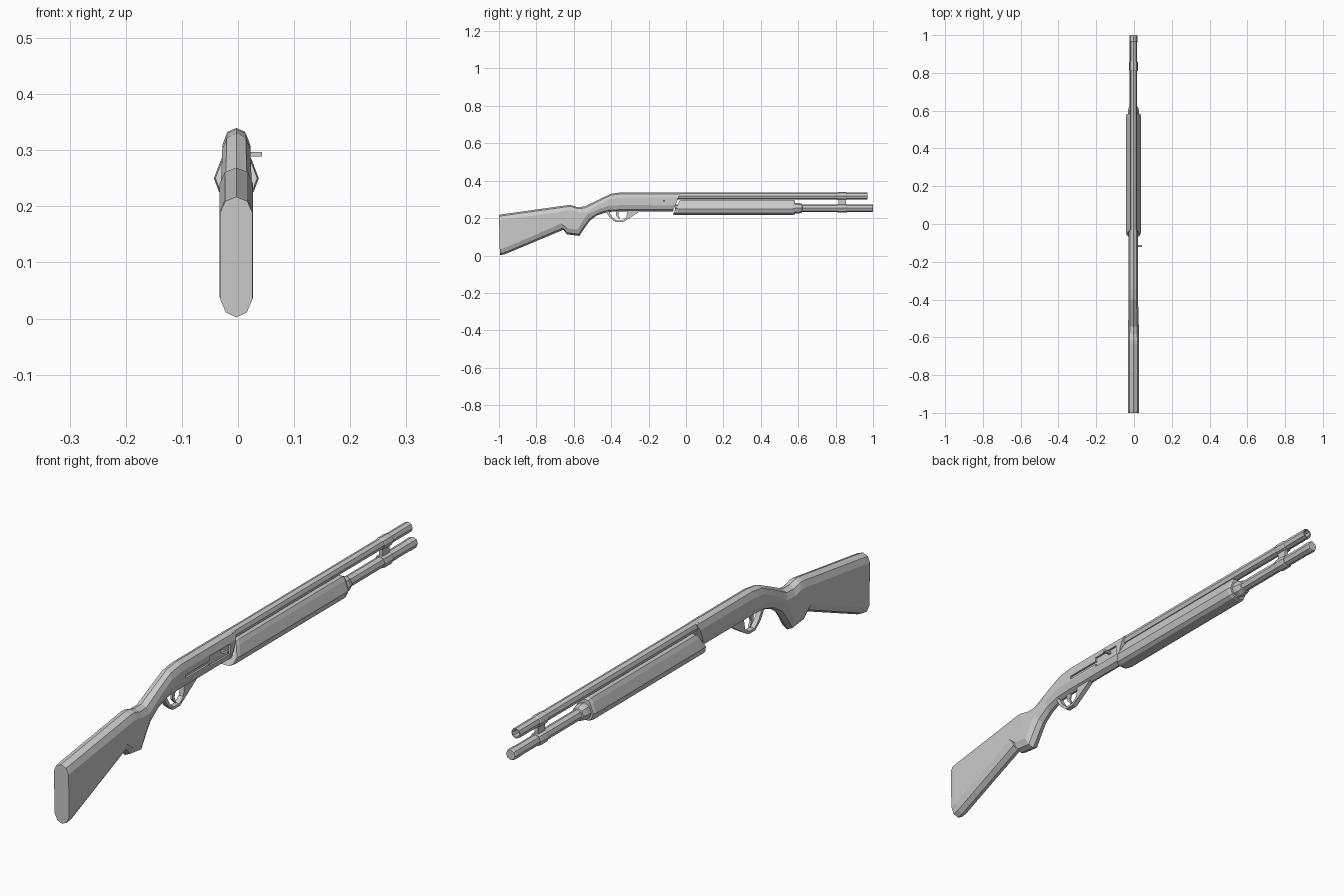
import bpy, bmesh, math

if "Cube" in bpy.data.objects:
    bpy.data.objects.remove(bpy.data.objects["Cube"])


def loft(name, rings):
    """Skin a list of equal-length point rings and cap both ends."""
    bm = bmesh.new()
    rows = [[bm.verts.new(p) for p in ring] for ring in rings]
    n = len(rows[0])
    for a, b in zip(rows, rows[1:]):
        for i in range(n):
            j = (i + 1) % n
            bm.faces.new((a[i], a[j], b[j], b[i]))
    bm.faces.new(rows[0])
    bm.faces.new(rows[-1])
    bmesh.ops.recalc_face_normals(bm, faces=bm.faces[:])
    mesh = bpy.data.meshes.new(name)
    bm.to_mesh(mesh)
    bm.free()
    ob = bpy.data.objects.new(name, mesh)
    bpy.context.collection.objects.link(ob)
    return ob


CX = -0.003  # centre line of the body


def mirrored(half):
    """Half outline (x, y, z) from bottom to top -> full symmetric ring."""
    left = [(-x, y, z) for x, y, z in reversed(half) if x > 1e-6]
    return [(CX + x, y, z) for x, y, z in half + left]


def body_ring(yt, zt, yb, zb, w, s=1.0):
    """Ten-sided section between a top point and a bottom point."""
    h = zt - zb

    def at(x, up):
        t = up / h
        return (x, yb + (yt - yb) * t, zb + h * t)
    return mirrored([at(0, 0), at(.65 * w, .009 * s), at(w, .033 * s),
                     at(w, h - .029 * s), at(.68 * w, h - .008 * s), at(0, h)])


def tube(name, z, profile, sides=8):
    """Round part along y from (y, radius) pairs."""
    return loft(name, [[(CX + r * math.sin(2 * math.pi * i / sides), y,
                         z + r * math.cos(2 * math.pi * i / sides))
                        for i in range(sides)] for y, r in profile])


def box(name, x0, x1, y0, y1, z0, z1):
    return loft(name, [[(x0, y, z0), (x1, y, z0), (x1, y, z1), (x0, y, z1)]
                       for y in (y0, y1)])


def strip(name, outer, inner, w):
    """Flat bar following two matching side-view paths."""
    return loft(name, [[(CX - w, *o), (CX + w, *o), (CX + w, *i), (CX - w, *i)]
                       for o, i in zip(outer, inner)])


# Stock with grip, flowing into the receiver
stations = [
    (-1.0, .217, -.995, .002, .029), (-.985, .220, -.97, .006, .030),
    (-.70, .260, -.655, .138, .030), (-.635, .269, -.637, .113, .030),
    (-.615, .269, -.57, .105, .030), (-.585, .260, -.54, .150, .029),
    (-.545, .261, -.515, .185, .028), (-.46, .302, -.475, .215, .026),
    (-.40, .330, -.42, .233, .025), (-.345, .338, -.36, .236, .025),
    (-.03, .338, -.07, .236, .025)]
body = loft("stock_and_receiver", [body_ring(*s) for s in stations])

# Ejection port and bolt slot, cut shallowly into the right side
for name, y0, y1, z0, z1 in (("port_cutter", -.19, -.075, .268, .304),
                             ("slot_cutter", -.33, -.17, .277, .289)):
    cut = box(name, .015, .05, y0, y1, z0, z1)
    cut.hide_render = True
    cut.hide_set(True)
    mod = body.modifiers.new(name, "BOOLEAN")
    mod.object = cut
    mod.operation = "DIFFERENCE"
    mod.solver = "EXACT"

# Bolt handle
box("bolt_handle", .012, .043, -.122, -.112, .289, .297)

# Barrel with hollow muzzle
tube("barrel", .319, [(-.06, .0185), (.97, .0185), (.97, .014), (.88, .014)])

# Magazine tube with end cap
tube("magazine_tube", .253, [(-.06, .0195), (.965, .0195)])
tube("magazine_cap", .253, [(.96, .018), (.965, .0205), (.995, .0205), (1.0, .018)])

# Pump forend with front collar
fore = [(0, .217), (.018, .218), (.031, .226), (.040, .250),
        (.027, .284), (.019, .298), (0, .298)]


def fore_ring(y, slant, s=1.0):
    return mirrored([(x * s, y + slant * (z - .217), .253 + (z - .253) * s)
                     for x, z in fore])


loft("pump_forend", [fore_ring(-.07, .45, .93), fore_ring(-.055, .45),
                     fore_ring(.57, 0), fore_ring(.582, 0, .9)])
tube("forend_collar", .253, [(.57, .029), (.60, .029), (.62, .024), (.622, .0195)])

# Clamp joining barrel and magazine
for name, z, r in (("barrel_clamp", .318, .0215), ("magazine_clamp", .253, .0235)):
    tube(name, z, [(.81, r - .002), (.815, r), (.855, r), (.86, r - .002)])
box("clamp_web", CX - .007, CX + .007, .815, .855, .265, .31)

# Trigger guard and trigger
strip("trigger_guard",
      [(-.43, .24), (-.408, .203), (-.377, .178), (-.338, .178), (-.305, .198), (-.24, .24)],
      [(-.415, .24), (-.395, .206), (-.372, .187), (-.342, .187), (-.319, .204), (-.312, .24)],
      .009)
strip("trigger", [(-.355, .24), (-.362, .215), (-.352, .195)],
      [(-.375, .24), (-.374, .213), (-.357, .194)], .004)
